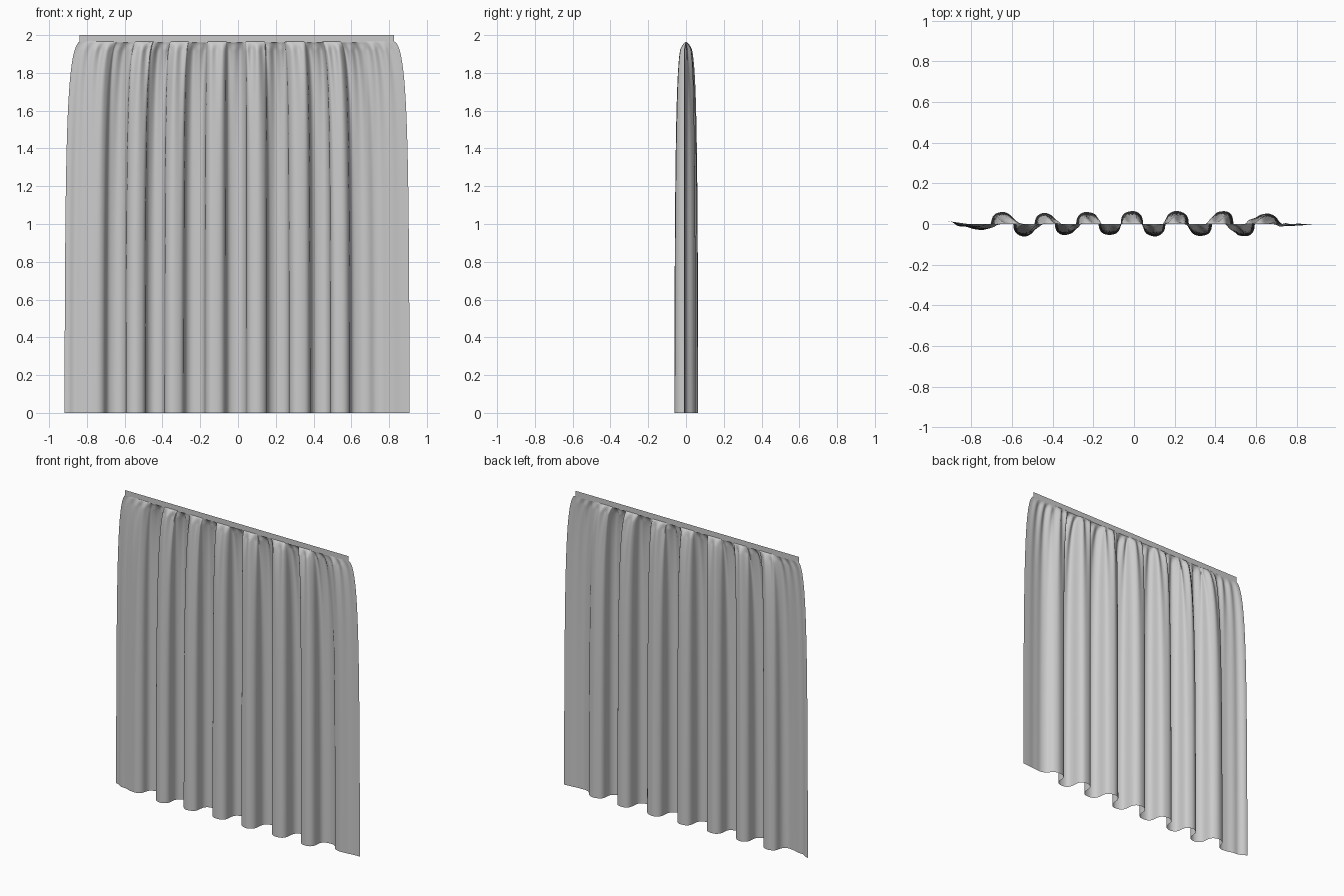
import bpy, bmesh, math, random

if "Cube" in bpy.data.objects:
    bpy.data.objects.remove(bpy.data.objects["Cube"])

random.seed(4)
TOP = 1.965          # where the gathered cloth meets the header band
STEPS, ROWS = 24, 56

# Hem outline seen from above: alternating fold crests (x, y)
CRESTS = [(-.92, .015), (-.85, -.012), (-.755, -.03), (-.65, .06), (-.54, -.062),
          (-.44, .055), (-.34, -.055), (-.23, .06), (-.12, -.055), (-.01, .065),
          (.10, -.062), (.21, .065), (.33, -.06), (.44, .065), (.54, -.062),
          (.65, .052), (.77, -.01), (.91, 0)]


def hem_outline():
    pts = []
    for (x0, y0), (x1, y1) in zip(CRESTS, CRESTS[1:]):
        steep = 0.14 * min(1, abs(y1 - y0) / .11)
        for i in range(STEPS):
            t = i / STEPS
            x = x0 + (x1 - x0) * (t + steep * math.sin(2 * math.pi * t))
            y = y0 + (y1 - y0) * (1 - math.cos(math.pi * t)) / 2
            pts.append((x, y))
    return pts + [CRESTS[-1]]


def spread(d):
    """How far the cloth has opened at a distance d below the band."""
    return 1 - math.exp(-(d / .2) ** .6)


def grid_object(name, rows):
    bm = bmesh.new()
    vs = [[bm.verts.new(p) for p in row] for row in rows]
    for a, b in zip(vs, vs[1:]):
        for i in range(len(a) - 1):
            bm.faces.new((a[i], a[i + 1], b[i + 1], b[i]))
    me = bpy.data.meshes.new(name)
    bm.to_mesh(me)
    bm.free()
    ob = bpy.data.objects.new(name, me)
    bpy.context.collection.objects.link(ob)
    for p in me.polygons:
        p.use_smooth = True
    return ob


# Small gathers under the band, irregular in size and length
hem = hem_outline()
GATHERS = 28
size = [random.uniform(.6, 1.2) for _ in range(GATHERS + 1)]
length = [random.uniform(.14, .38) for _ in range(GATHERS + 1)]


def gather(u, d):
    g = u * GATHERS
    i = min(int(g), GATHERS - 1)
    f = g - i
    s = size[i] + (size[i + 1] - size[i]) * f
    l = length[i] + (length[i + 1] - length[i]) * f
    fade = min(1, d / .04) * (math.exp(-d / l) + .08)
    edge = min(1, 12 * u, 12 * (1 - u))
    return .011 * s * fade * edge * math.sin(2 * math.pi * g)


# Draped cloth, rows packed closer near the gathers
cloth_rows = []
for r in range(ROWS + 1):
    d = TOP * (1 - r / ROWS) ** 2
    e = spread(d)
    row = []
    for k, (x, y) in enumerate(hem):
        u = (x + .92) / 1.83
        row.append((x * (.91 + .09 * e), y * e + gather(u, d), TOP - d))
    cloth_rows.append(row)
grid_object("curtain_cloth", cloth_rows)

# Flat header band
grid_object("header_band", [[(-.84, 0, z), (.825, 0, z)] for z in (TOP - .003, 2.0)])
